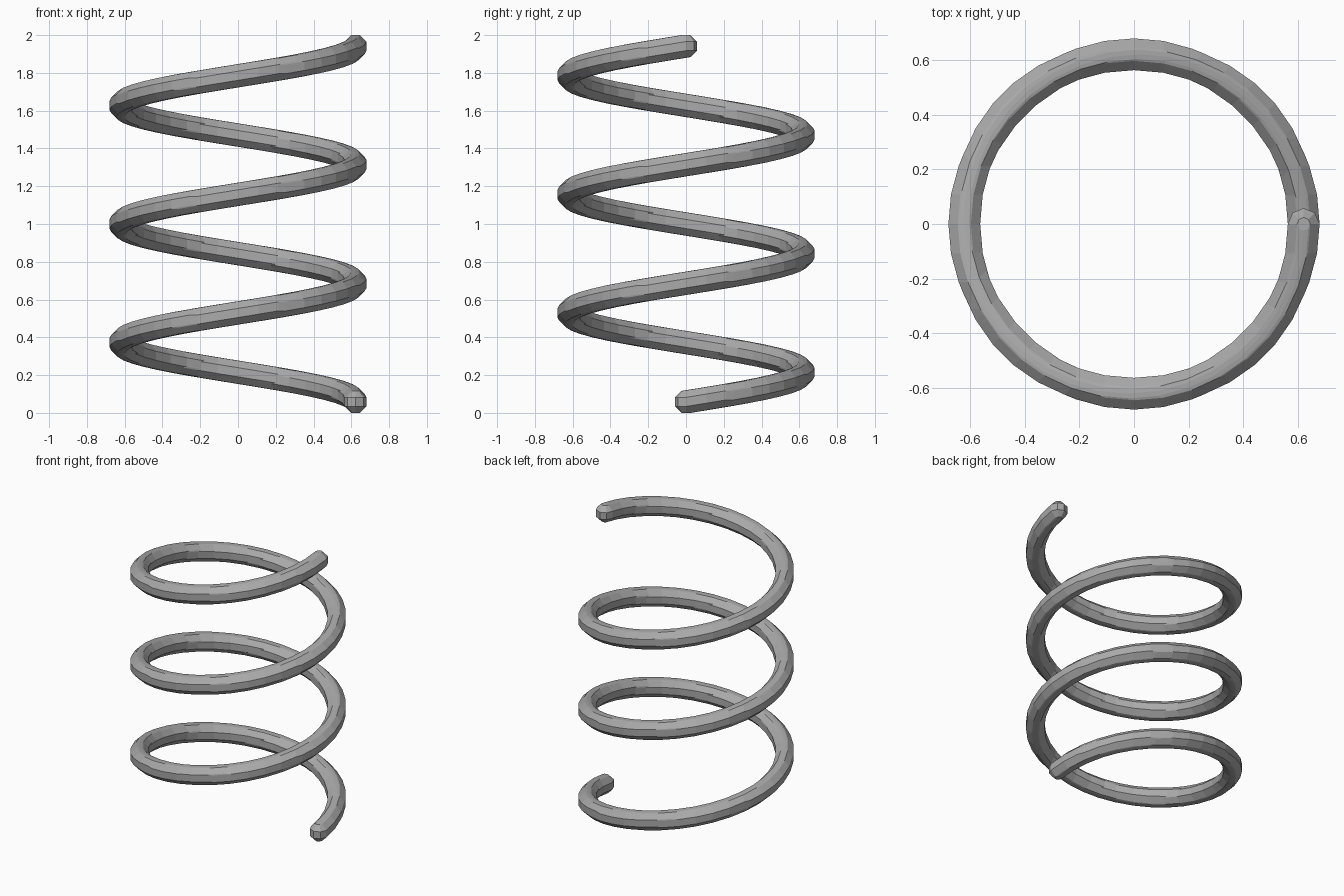
import bpy, bmesh
from math import sin, cos, pi, tau
from mathutils import Vector

cube = bpy.data.objects.get("Cube")
if cube:
    bpy.data.objects.remove(cube)

TURNS, STEPS, SIDES = 3, 36, 8
COIL_RADIUS, WIRE_RADIUS = 0.622, 0.063
HALF = WIRE_RADIUS * cos(pi / SIDES)      # half thickness of a faceted bead
RISE = 2 - 2 * HALF

steel = bpy.data.materials.new("steel_grey")
steel.use_nodes = True
grey = (0.4, 0.4, 0.4, 1)
steel.diffuse_color = grey
steel.node_tree.nodes["Principled BSDF"].inputs["Base Color"].default_value = grey


def coil_point(i):
    """Point on the helix at step i."""
    a = tau * i / STEPS
    return Vector((COIL_RADIUS * cos(a), COIL_RADIUS * sin(a),
                   HALF + RISE * i / (TURNS * STEPS)))


def bead(bm, centre):
    """Corner points of a flat-topped, faceted ball."""
    verts = []
    for ring in range(SIDES // 2):
        polar = (ring + 0.5) * tau / SIDES
        for s in range(SIDES):
            a = tau * s / SIDES
            verts.append(bm.verts.new(centre + WIRE_RADIUS * Vector(
                (sin(polar) * cos(a), sin(polar) * sin(a), cos(polar)))))
    return verts


# Wire: a chain of links, each the hull of two neighbouring beads
wire = bmesh.new()
for i in range(TURNS * STEPS):
    corners = bead(wire, coil_point(i)) + bead(wire, coil_point(i + 1))
    hull = bmesh.ops.convex_hull(wire, input=corners)
    inside = {v for v in hull["geom_interior"] + hull["geom_unused"]
              if isinstance(v, bmesh.types.BMVert)}
    bmesh.ops.delete(wire, geom=list(inside), context="VERTS")

# Merge the flat triangles of each link into clean facets
bmesh.ops.dissolve_limit(wire, angle_limit=0.01, verts=wire.verts[:], edges=wire.edges[:])
bmesh.ops.recalc_face_normals(wire, faces=wire.faces[:])

mesh = bpy.data.meshes.new("spring_coil")
wire.to_mesh(mesh)
wire.free()
mesh.materials.append(steel)
spring = bpy.data.objects.new("spring_coil", mesh)
bpy.context.collection.objects.link(spring)
